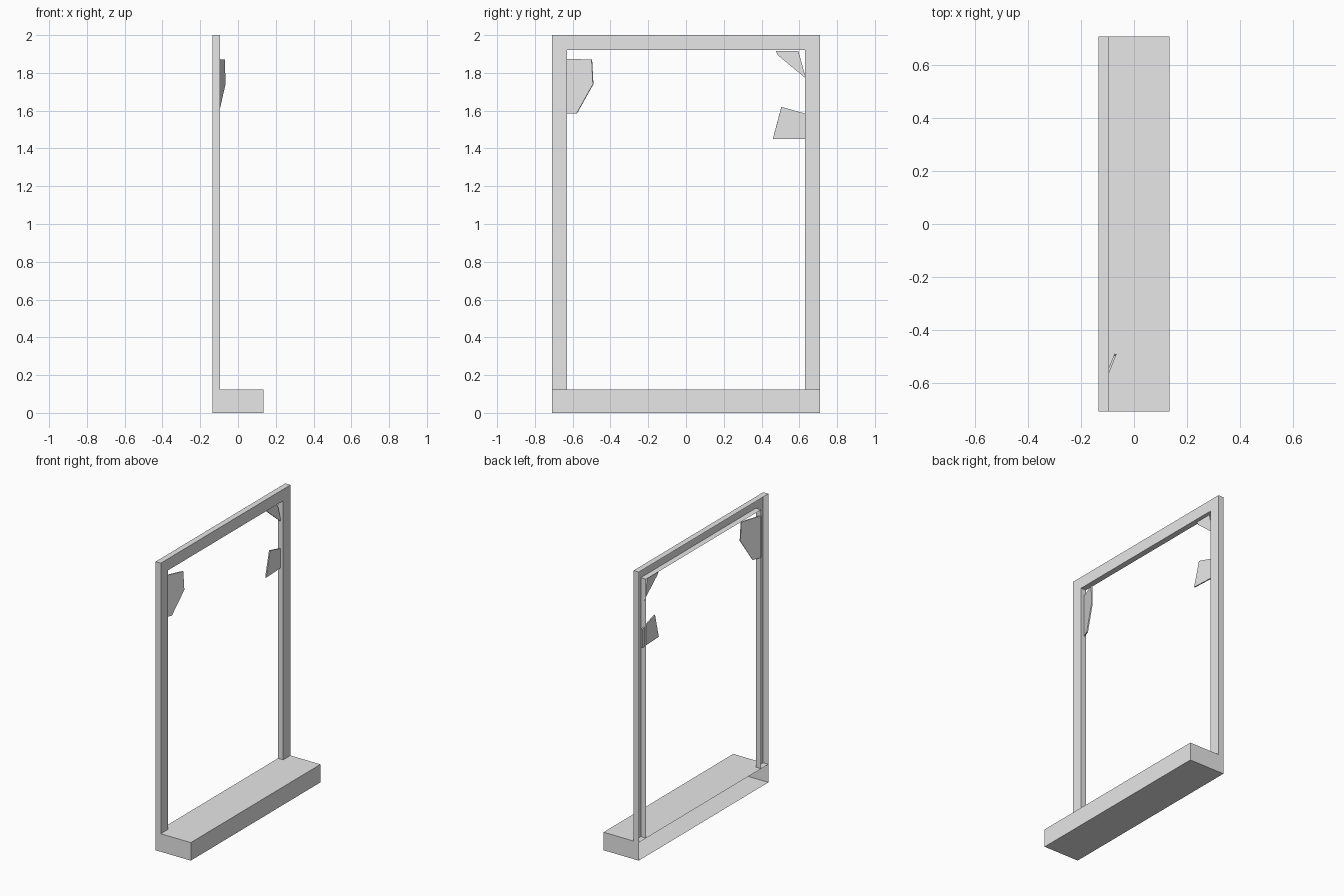
import bpy
import bmesh
from mathutils import Vector

cube = bpy.data.objects.get("Cube")
if cube:
    bpy.data.objects.remove(cube, do_unlink=True)

# One plain grey for every part
grey = bpy.data.materials.new("plain grey")
grey.use_nodes = True
GREY = (0.8, 0.8, 0.8, 1)
grey.diffuse_color = GREY
grey.node_tree.nodes["Principled BSDF"].inputs["Base Color"].default_value = GREY

BACK, FACE = -0.135, -0.095   # wall side and room side of the frame
HALF, TOP, SILL = 0.71, 2.0, 0.125
RIM = 0.08                    # width of the frame members


def finish(name, bm):
    mesh = bpy.data.meshes.new(name)
    bm.to_mesh(mesh)
    bm.free()
    mesh.materials.append(grey)
    obj = bpy.data.objects.new(name, mesh)
    bpy.context.collection.objects.link(obj)
    return obj


def arch(bm, x, inset):
    """Four points of an upside-down U at depth x."""
    y, z = HALF - inset, TOP - inset
    return [bm.verts.new((x, *p)) for p in ((-y, SILL), (-y, z), (y, z), (y, SILL))]


# Frame: posts and top rail as one shell, open towards the wall
bm = bmesh.new()
rings = [arch(bm, BACK, 0), arch(bm, FACE, 0), arch(bm, FACE, RIM), arch(bm, BACK, RIM)]
for a, b in zip(rings, rings[1:]):
    for i in range(3):
        bm.faces.new((a[i], b[i], b[i + 1], a[i + 1]))
bmesh.ops.recalc_face_normals(bm, faces=bm.faces)
# Face the room side towards +x
front = next(f for f in bm.faces if abs(f.normal.x) > 0.9)
if front.normal.x < 0:
    bmesh.ops.reverse_faces(bm, faces=bm.faces)
finish("window_frame", bm)

# Sill: deep box, also open towards the wall
bm = bmesh.new()
bmesh.ops.create_cube(bm, size=1)
for v in bm.verts:
    v.co = Vector((v.co.x * -2 * BACK, v.co.y * 2 * HALF, (v.co.z + 0.5) * SILL))
wall_side = [f for f in bm.faces if f.normal.x < -0.9]
bmesh.ops.delete(bm, geom=wall_side, context='FACES')
finish("window_sill", bm)


def shard(name, outline, x, y, slope):
    """Thin broken pane: a (y, z) outline leaning in x around the given y."""
    bm = bmesh.new()
    f = bm.faces.new([bm.verts.new((x + slope * (p - y), p, z)) for p, z in outline])
    f.normal_update()
    if f.normal.x < 0:
        f.normal_flip()
    obj = finish(name, bm)
    solid = obj.modifiers.new("thickness", 'SOLIDIFY')
    solid.thickness = 0.008


# Broken glass left in the frame
shard("large_shard", [(-0.64, 1.875), (-0.5, 1.87), (-0.493, 1.74),
                      (-0.58, 1.585), (-0.64, 1.585)], -0.095, -0.565, 0.4)
shard("corner_shard", [(0.475, 1.915), (0.595, 1.915), (0.635, 1.77),
                       (0.487, 1.893)], -0.115, 0.55, 0)
shard("side_shard", [(0.46, 1.45), (0.655, 1.45), (0.655, 1.578),
                     (0.505, 1.62)], -0.11, 0.55, -0.05)
